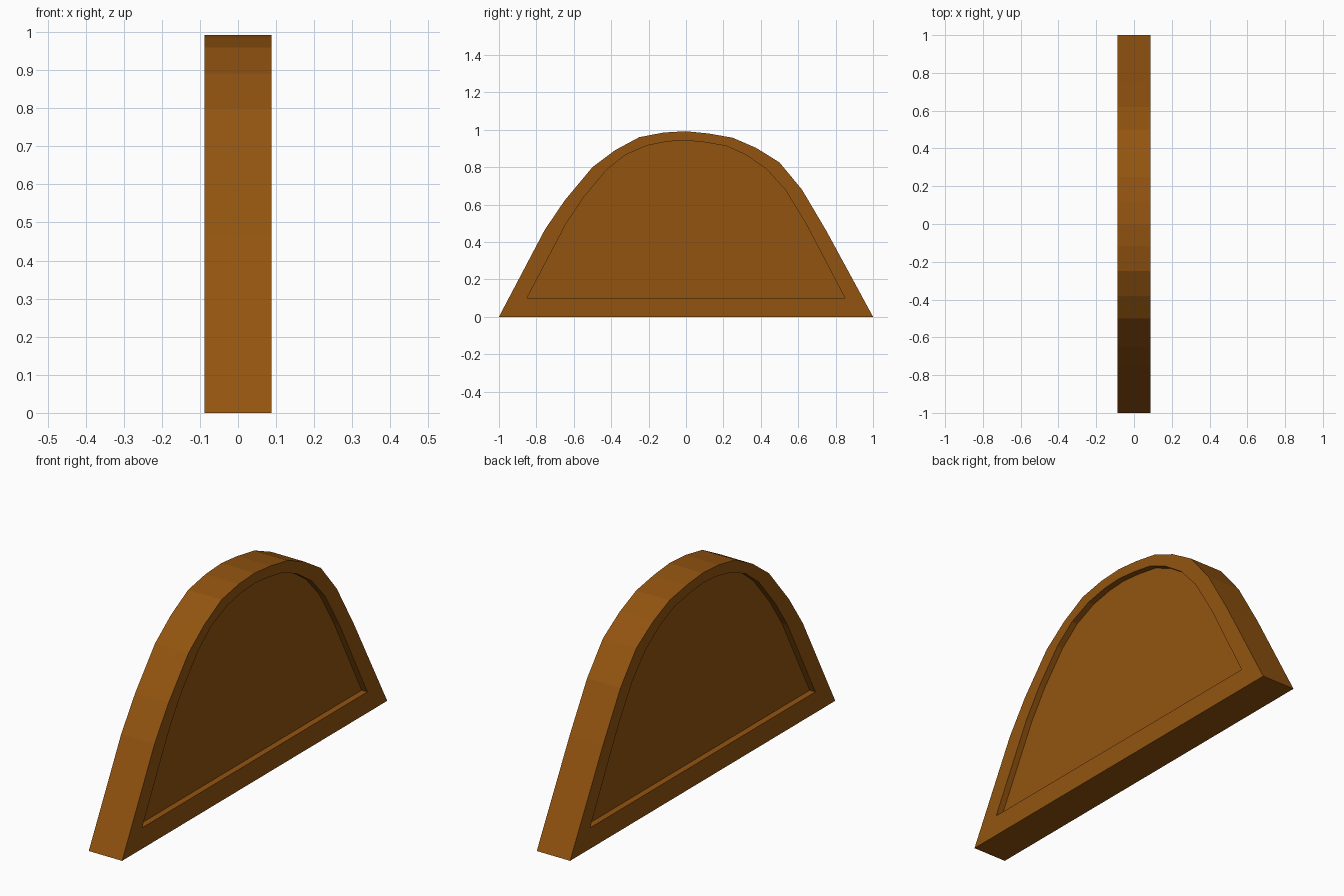
import bpy, bmesh

if "Cube" in bpy.data.objects:
    bpy.data.objects.remove(bpy.data.objects["Cube"])

# Outer arch outline and matching panel outline, as (y, z)
OUTER = [(-1, 0), (-0.755, 0.465), (-0.65, 0.62), (-0.5, 0.80), (-0.38, 0.89),
         (-0.25, 0.96), (-0.12, 0.985), (0, 0.992), (0.12, 0.98), (0.25, 0.957),
         (0.375, 0.903), (0.5, 0.825), (0.62, 0.68), (0.75, 0.46), (1, 0)]
INNER = [(-0.85, 0.1), (-0.64, 0.50), (-0.55, 0.635), (-0.425, 0.785), (-0.325, 0.865),
         (-0.21, 0.915), (-0.10, 0.937), (0, 0.943), (0.10, 0.933), (0.215, 0.913),
         (0.32, 0.866), (0.43, 0.79), (0.53, 0.68), (0.64, 0.50), (0.85, 0.1)]
HALF = 0.088    # half thickness
DEPTH = 0.03    # recess of the panel on each side

wood = bpy.data.materials.new("warm brown")
wood.diffuse_color = (0.29, 0.088, 0.005, 1)
wood.use_nodes = True
wood.node_tree.nodes["Principled BSDF"].inputs["Base Color"].default_value = wood.diffuse_color

bm = bmesh.new()


def ring(points, x):
    return [bm.verts.new((x, y, z)) for y, z in points]


def bridge(a, b):
    n = len(a)
    for i in range(n):
        j = (i + 1) % n
        bm.faces.new((a[i], a[j], b[j], b[i]))


# Rim, recess wall and sunken panel on both sides
rims = []
for s in (-1, 1):
    rim = ring(OUTER, s * HALF)
    lip = ring(INNER, s * HALF)
    floor = ring(INNER, s * (HALF - DEPTH))
    bridge(rim, lip)
    bridge(lip, floor)
    bm.faces.new(floor)
    rims.append(rim)

# Outer edge and underside
bridge(*rims)
bmesh.ops.recalc_face_normals(bm, faces=bm.faces)

mesh = bpy.data.meshes.new("arched_panel")
bm.to_mesh(mesh)
bm.free()
mesh.materials.append(wood)
bpy.context.collection.objects.link(bpy.data.objects.new("arched_panel", mesh))
